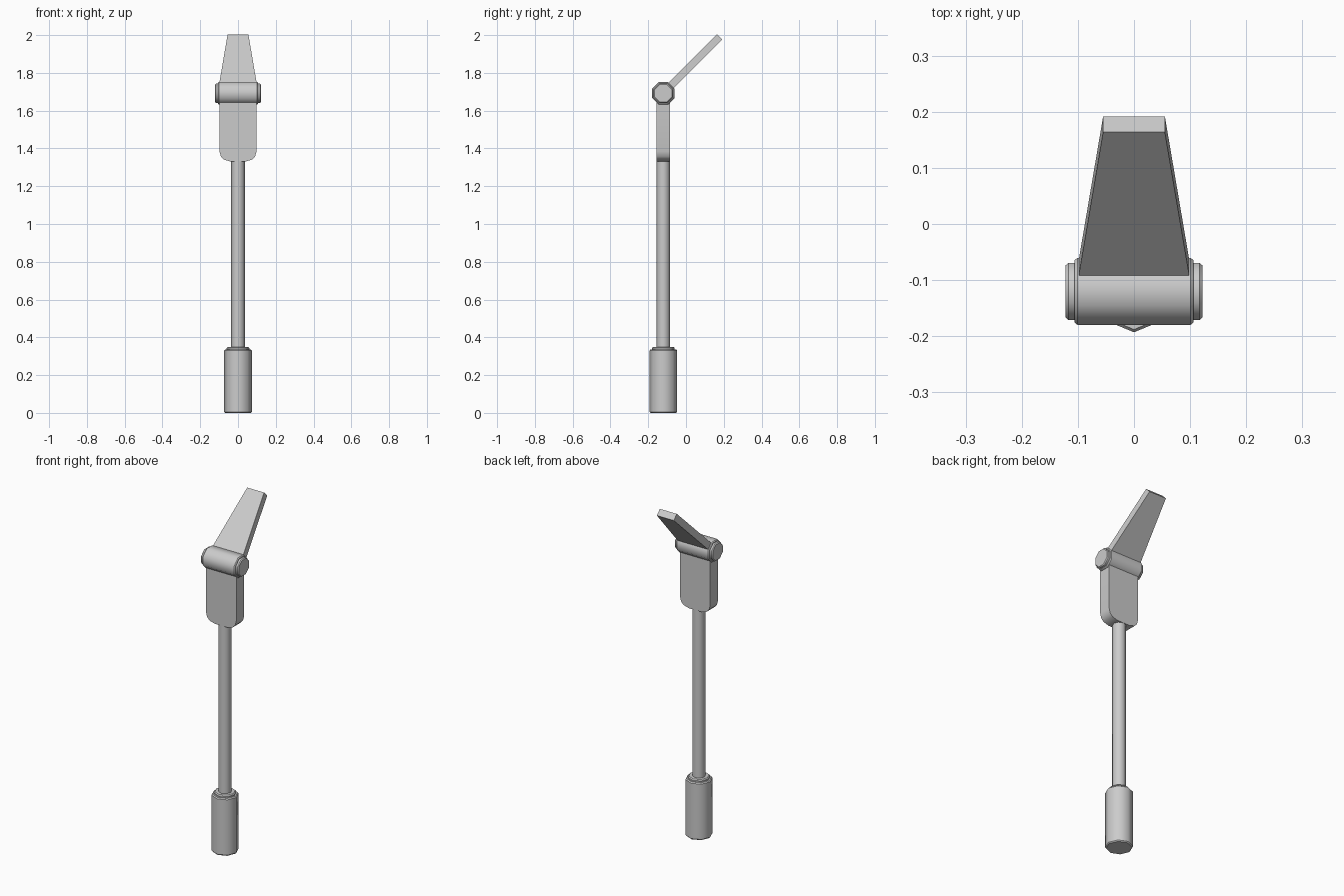
import bpy, bmesh
from math import pi, sin, cos, radians
from mathutils import Matrix, Vector

AXIS_Y = -0.12      # handle, rod and hinge share this centre line
HINGE_Z = 1.692

cube = bpy.data.objects.get("Cube")
if cube:
    bpy.data.objects.remove(cube, do_unlink=True)

grey = bpy.data.materials.new("light grey")
grey.use_nodes = True
grey.diffuse_color = (0.6, 0.6, 0.6, 1)
grey.node_tree.nodes["Principled BSDF"].inputs["Base Color"].default_value = grey.diffuse_color


def finish(name, bm, matrix):
    bmesh.ops.recalc_face_normals(bm, faces=bm.faces)
    bm.transform(matrix)
    mesh = bpy.data.meshes.new(name)
    bm.to_mesh(mesh)
    bm.free()
    mesh.materials.append(grey)
    obj = bpy.data.objects.new(name, mesh)
    bpy.context.collection.objects.link(obj)
    return obj


def turned(name, profile, matrix, twist=0.0, sides=8):
    """Spin (radius, height) points about z; sides smooth, rims sharp."""
    bm = bmesh.new()
    rings = []
    for r, h in profile:
        angles = [twist + 2 * pi * i / sides for i in range(sides)]
        rings.append([bm.verts.new((r * cos(a), r * sin(a), h)) for a in angles])
    for low, high in zip(rings, rings[1:]):
        for i in range(sides):
            j = (i + 1) % sides
            bm.faces.new((low[i], low[j], high[j], high[i])).smooth = True
    bm.faces.new(rings[0])
    bm.faces.new(rings[-1])
    for e in bm.edges:
        e.smooth = abs(e.verts[0].co.z - e.verts[1].co.z) > 1e-5 
    return finish(name, bm, matrix)


def plate(name, outline, thickness, matrix):
    """Extrude a mirrored half outline of (x, z) points along y."""
    full = outline + [(-x, z) for x, z in reversed(outline)]
    bm = bmesh.new()
    front = [bm.verts.new((x, -thickness / 2, z)) for x, z in full]
    back = [bm.verts.new((x, thickness / 2, z)) for x, z in full]
    bm.faces.new(front)
    bm.faces.new(back)
    for i in range(len(full)):
        j = (i + 1) % len(full)
        bm.faces.new((front[i], front[j], back[j], back[i]))
    return finish(name, bm, matrix)


stand = Matrix.Translation((0, AXIS_Y, 0))
pivot = Matrix.Translation((0, AXIS_Y, HINGE_Z))

# Grip with a narrower collar on top
turned("handle", [(0.068, 0), (0.073, 0.006), (0.073, 0.33), (0.068, 0.336),
                  (0.06, 0.336), (0.06, 0.343), (0.055, 0.349)], stand)

# Long shaft
turned("rod", [(0.036, 0.34), (0.036, 1.35)], stand)

# Flat block with rounded lower corners
block = plate("hinge_block", [(0.098, HINGE_Z), (0.098, 1.385), (0.091, 1.358),
                              (0.075, 1.341), (0.04, 1.331)], 0.072, stand)
bpy.context.view_layer.objects.active = block
block.select_set(True)
bpy.ops.object.shade_smooth_by_angle(angle=radians(40))

# Horizontal hinge barrel with stepped end caps
half = [(0.055, 0.106), (0.06, 0.106), (0.0645, 0.101)]
caps = [(0.05, 0.122), (0.055, 0.117)]
right_side = caps + half
barrel = [(r, -h) for r, h in right_side] + list(reversed(right_side))
turned("hinge_barrel", barrel, pivot @ Matrix.Rotation(pi / 2, 4, "Y"), twist=pi / 8)

# Tapered blade leaning back from the hinge
plate("blade", [(0.102, 0.03), (0.055, 0.421)], 0.04,
      pivot @ Matrix.Rotation(radians(-45), 4, "X"))
